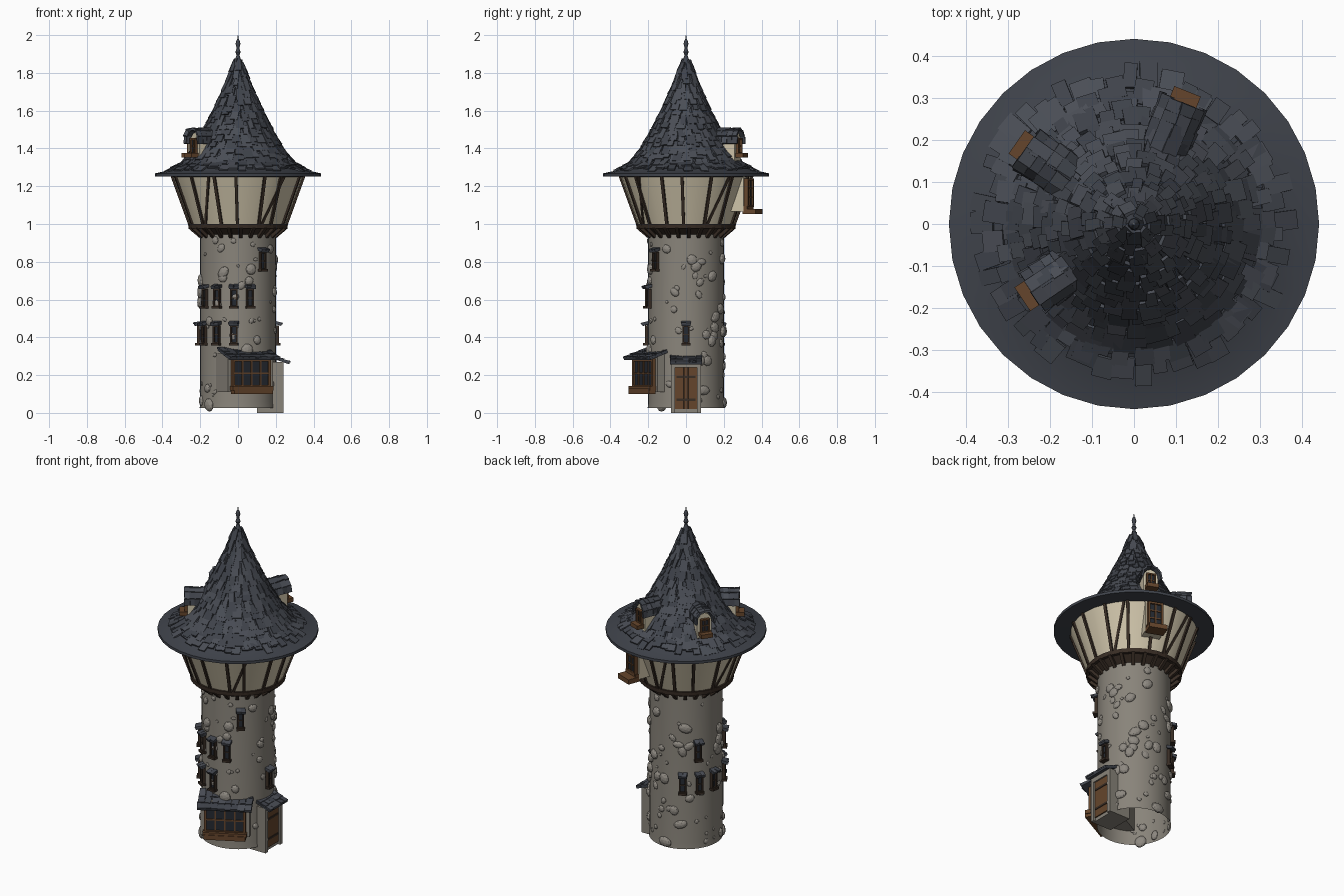
import bpy, bmesh, random
from math import radians, pi, sin, cos, atan2
from mathutils import Matrix, Vector

if "Cube" in bpy.data.objects:
    bpy.data.objects.remove(bpy.data.objects["Cube"])

random.seed(7)
R = random.uniform
COL = {"stone": (.25, .23, .195), "rock": (.27, .25, .22), "plaster": (.62, .55, .40), "slate": (.05, .056, .07),
       "slate_light": (.068, .075, .092), "timber": (.04, .026, .018), "oak": (.13, .06, .025), "glass": (.018, .022, .03)}
MATS = {}
for k, c in COL.items():
    MATS[k] = bpy.data.materials.new(k)
    MATS[k].diffuse_color = (*c, 1)
parts = {}


def part(name, mat):
    return parts.setdefault((name, mat), bmesh.new())


def T(x, y, z):
    return Matrix.Translation((x, y, z))


def rot(a, axis):
    return Matrix.Rotation(a, 4, axis)


def facing(deg):  # local y points outward at this compass angle
    return rot(radians(deg - 90), 'Z')


def box(bm, M, c, s, tilt=Matrix()):
    bmesh.ops.create_cube(bm, size=1, matrix=M @ T(*c) @ tilt @ Matrix.Diagonal((*s, 1)))


def span(bm, M, x, y, z):  # box from ranges
    box(bm, M, [(a + b) / 2 for a, b in (x, y, z)], [b - a for a, b in (x, y, z)])


def lathe(bm, prof, n):
    rings = [[bm.verts.new((r * cos(2 * pi * i / n), r * sin(2 * pi * i / n), z)) for i in range(n)] for r, z in prof]
    for a, b in zip(rings, rings[1:]):
        for i in range(n):
            j = (i + 1) % n
            bm.faces.new((a[i], a[j], b[j], b[i]))


def beam(bm, p, q, w, t):
    p, q = Vector(p), Vector(q)
    d = (q - p).normalized()
    m = (p + q) / 2
    x = d.cross(Vector((m.x, m.y, 0))).normalized()
    M = Matrix((x, d, x.cross(d))).transposed().to_4x4()
    bmesh.ops.create_cube(bm, size=1, matrix=T(*m) @ M @ Matrix.Diagonal((w, (q - p).length, t, 1)))


def pol(r, deg, z):
    return (r * cos(radians(deg)), r * sin(radians(deg)), z)


def tile(M, c, s, tilt):
    mat = random.choice(("slate", "slate_light"))
    box(part("roof_shingles_" + mat, mat), M, c, s, tilt)


def window(M, w, y, z0, z1, nx=1, nz=1, b=.008, mat="timber", sill=.012):
    fr = part("window_frames_" + mat, mat)
    span(part("window_panes", "glass"), M, (-w / 2, w / 2), (y - .02, y + .003), (z0, z1))
    for s in (-1, 1):
        box(fr, M, (s * w / 2, y, (z0 + z1) / 2), (b, .026, z1 - z0))
    for z in (z0, z1):
        box(fr, M, (0, y, z), (w + b, .026, b))
    for i in range(1, nx):
        box(fr, M, (-w / 2 + w * i / nx, y + .004, (z0 + z1) / 2), (b * .6, .01, z1 - z0))
    for i in range(1, nz):
        box(fr, M, (0, y + .004, z0 + (z1 - z0) * i / nz), (w, .008, b * .6))
    box(fr, M, (0, y + sill / 2, z0 - b * .7), (w + b * 2, .02 + sill, b * 1.6))


def shed_roof(M, w, y0, z0, y1, z1, rows, tw):
    L = ((y1 - y0) ** 2 + (z1 - z0) ** 2) ** .5
    a = atan2(z1 - z0, y1 - y0)
    box(part("shed_roof_boards", "slate"), M, (0, (y0 + y1) / 2, (z0 + z1) / 2), (w, L, .01), rot(a, 'X'))
    n = max(2, round(w / tw))
    for r in range(rows):
        f = (r + .5) / rows
        for i in range(n):
            tile(M, (w * ((i + .5) / n - .5), y0 + (y1 - y0) * f, z0 + (z1 - z0) * f + .008),
                 (w / n * R(.85, 1.1), L / rows * R(1.1, 1.4), .008),
                 rot(a + R(.02, .15), 'X') @ rot(R(-.1, .1), 'Z'))


# round stone shaft, open at the bottom
lathe(part("tower_shaft", "stone"), [(.203, .025), (.2, .06), (.2, .95)], 40)

# field stones bulging from the wall
for i in range(125):
    a, z, s = R(0, 360), R(.04, .92), random.choice((.010, .013, .017, .022, .028, .034))
    M = facing(a) @ T(0, .2, z) @ rot(R(0, 6), 'Y') @ Matrix.Diagonal((s * R(.8, 1.2), s * .5, s * R(.7, 1), 1))
    v = bmesh.ops.create_icosphere(part("wall_stones", "rock"), subdivisions=2, radius=1, matrix=M)

# flared upper storey, corbel and ring beam
lathe(part("upper_storey", "plaster"), [(.25, .985), (.35, 1.26)], 32)
lathe(part("corbel", "timber"), [(.2, .945), (.25, .985)], 32)
lathe(part("ring_beam", "timber"), [(.245, .975), (.262, .975), (.264, 1.0), (.25, 1.002)], 32)
tb = part("timber_framing", "timber")
for i in range(16):
    a = i * 22.5 + R(-3, 3)
    beam(tb, pol(.252, a, .985), pol(.352, a + R(-2, 2), 1.26), .016, .014)
    if i % 3 == 1:
        beam(tb, pol(.252, a + 3, .99), pol(.346, a + 19, 1.25), .014, .014)
for i in range(24):
    beam(tb, pol(.197, i * 15 + 4, .935), pol(.256, i * 15 + 4, .985), .018, .022)

# conical roof with a wide brim
PROF = [(.44, 1.268), (.36, 1.285), (.29, 1.325), (.235, 1.395), (.18, 1.49), (.12, 1.61), (.06, 1.745), (.014, 1.875)]
lathe(part("roof_cone", "slate"), [(.34, 1.25), (.44, 1.252)] + PROF, 32)


def roof_at(z):
    for (r0, z0), (r1, z1) in zip(PROF, PROF[1:]):
        if z <= z1:
            return r0 + (r1 - r0) * (z - z0) / (z1 - z0), atan2(z1 - z0, r1 - r0)


z = 1.298
while z < 1.84:
    r, sl = roof_at(z)
    n = max(7, int(2 * pi * r / .043))
    off = R(0, 360)
    for i in range(n):
        M = facing(off + 360 * (i + R(-.2, .2)) / n)
        zz = z + R(-.012, .012)
        rr, sl = roof_at(zz)
        k = .6 + .4 * min(1, r / .2)
        tile(M, (0, rr + .004, zz + .004), (R(.03, .055) * k, R(.05, .075), .009),
             rot(sl - pi - R(-.14, -.02), 'X') @ rot(R(-.12, .12), 'Z'))
    z += max(.014, .037 * sin(sl))

# turned finial
lathe(part("finial", "slate"), [(.022, 1.85), (.012, 1.88), (.008, 1.895), (.014, 1.91), (.007, 1.93),
                                (.013, 1.955), (.009, 1.97), (.003, 1.98), (.001, 2.0)], 12)

# three arched dormers in the roof
for a, dy in ((145, 0), (68, 0), (214, -.02)):
    M = facing(a) @ T(0, dy, 0)
    arch = [(-.042, 1.31), (.042, 1.31), (.042, 1.43)] + [
        (.042 * cos(t * pi / 6), 1.43 + .055 * sin(t * pi / 6)) for t in range(1, 6)] + [(-.042, 1.43)]
    bm = part("dormer_walls", "plaster")
    f0, f1 = [[bm.verts.new(M @ Vector((x, y, zz))) for x, zz in arch] for y in (.15, .295)]
    bm.faces.new(f0)
    bm.faces.new(f1[::-1])
    for i in range(len(arch)):
        bm.faces.new((f0[i - 1], f1[i - 1], f1[i], f0[i]))
    window(M, .045, .298, 1.375, 1.45, 2, 2, .008, "oak", .0)
    span(part("dormer_sills", "oak"), M, (-.034, .034), (.28, .34), (1.352, 1.376))
    for row in range(4):
        for t in range(6):
            th = radians(8 + t * 33)
            tile(M, (.05 * cos(th), .2 + row * .03, 1.435 + .066 * sin(th)), (.038, R(.04, .055), .011),
                 rot(pi / 2 - th + R(-.15, .15), 'Y') @ rot(R(.0, .15), 'X'))

# narrow windows with little slate hoods
SLITS = [(-72, .61), (-96, .61), (-122, .61), (-148, .61), (144, .61), (-96, .415), (-123, .415), (-150, .415),
         (172, .415), (146, .415), (120, .415), (0, .415), (-51, .805)]
for a, z in SLITS:
    M = facing(a)
    window(M, .03, .204, z - .045, z + .043, 1, 2, .008)
    shed_roof(M, .05, .192, z + .062, .23, z + .05, 1, .025)

# hanging oriel under the brim
M = facing(69)
span(part("oriel_walls", "plaster"), M, (-.052, .052), (.22, .345), (1.065, 1.262))
window(M, .075, .355, 1.095, 1.235, 2, 3, .012, "oak", .0)
span(part("oriel_sill", "oak"), M, (-.052, .052), (.34, .415), (1.052, 1.08))

# ground floor bay window
M = T(.065, -.215, 0) @ facing(-62)
span(part("bay_walls", "stone"), M, (-.135, .135), (-.15, 0), (.11, .315))
window(M, .215, .006, .14, .28, 4, 2, .014, "oak", .02)
span(part("bay_sill", "oak"), M, (-.115, .115), (0, .04), (.1, .128))
shed_roof(M, .3, -.085, .335, .05, .285, 3, .04)

# entrance porch with plank door
M = facing(0)
w = part("porch_walls", "stone")
for s in (-1, 1):
    box(w, M, (s * .069, .17, .135), (.022, .14, .27))
span(w, M, (-.058, .058), (.1, .24), (.24, .27))
span(w, M, (-.058, .058), (.1, .225), (0, .02))
d = part("door", "oak")
for i in range(5):
    box(d, M, (-.0464 + i * .0232, .225, .13), (.0215, .014, .22))
span(part("door_backing", "timber"), M, (-.058, .058), (.2, .222), (.02, .24))
for z in (.07, .19):
    box(part("door_straps", "timber"), M, (0, .233, z), (.1, .006, .012))
shed_roof(M, .17, .165, .3, .272, .262, 3, .034)

# turn every collected part into an object
for (name, mat), bm in parts.items():
    bmesh.ops.recalc_face_normals(bm, faces=bm.faces[:])
    me = bpy.data.meshes.new(name)
    bm.to_mesh(me)
    bm.free()
    me.materials.append(MATS[mat])
    ob = bpy.data.objects.new(name, me)
    bpy.context.collection.objects.link(ob)
    if name in ("tower_shaft", "upper_storey", "corbel", "finial", "roof_cone"):
        bpy.context.view_layer.objects.active = ob
        ob.select_set(True)
        bpy.ops.object.shade_smooth_by_angle(angle=radians(30))
        ob.select_set(False)

for m in bpy.data.materials:
    if m.users and not m.is_grease_pencil:
        m.use_nodes = True
        m.node_tree.nodes["Principled BSDF"].inputs["Base Color"].default_value = m.diffuse_color
